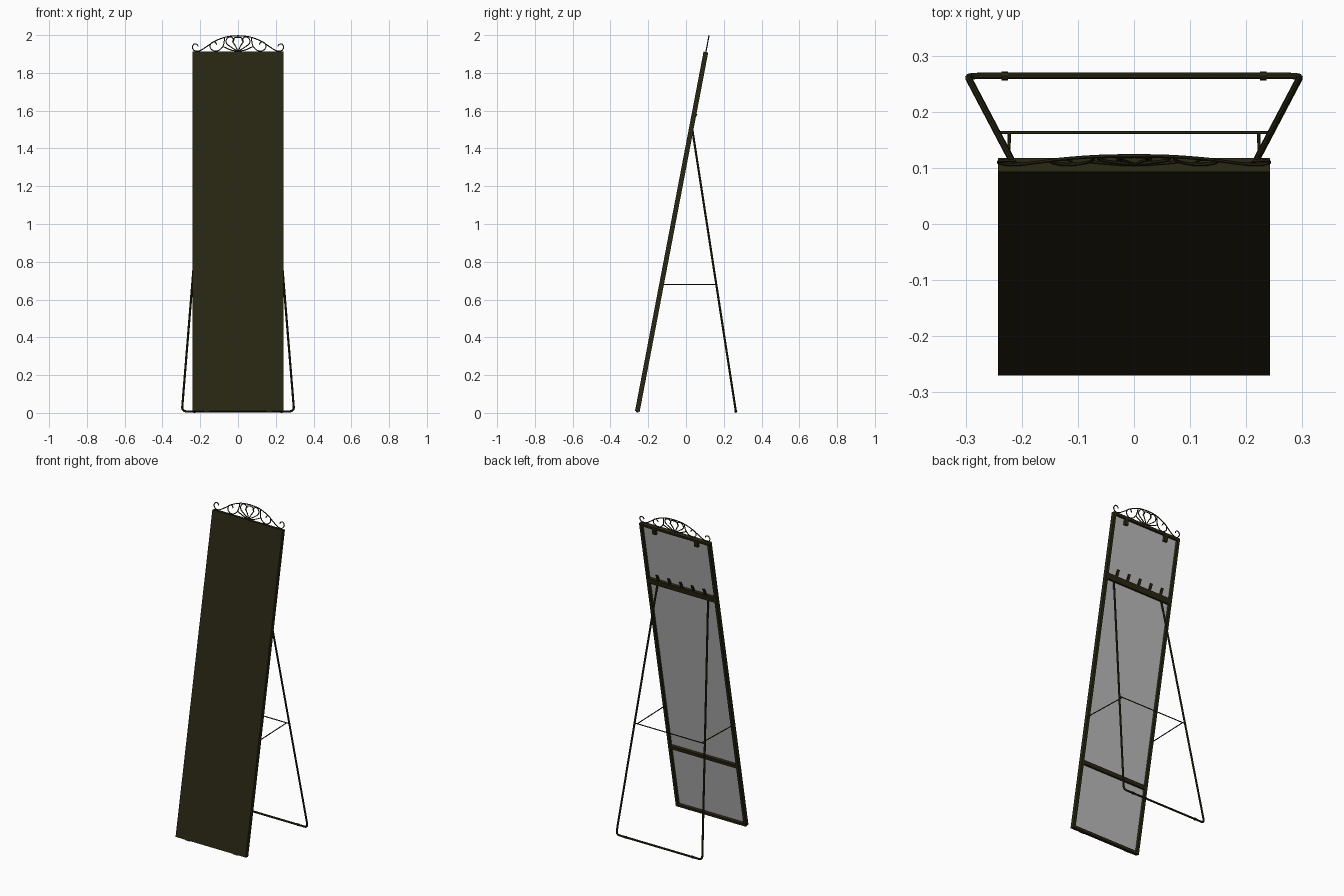
import bpy, math
from mathutils import Matrix, Vector

if "Cube" in bpy.data.objects:
    bpy.data.objects.remove(bpy.data.objects["Cube"])

W, H, D = 0.242, 1.937, 0.025          # half width, length, depth of mirror
TILT = Matrix.Translation((0, -0.27, 0.01)) @ Matrix.Rotation(-math.radians(10.8), 4, 'X')


def material(name, rgb):
    m = bpy.data.materials.new(name)
    m.diffuse_color = (*rgb, 1)
    m.use_nodes = True
    m.node_tree.nodes["Principled BSDF"].inputs["Base Color"].default_value = m.diffuse_color
    return m


DARK = material("dark_bronze", (0.021, 0.019, 0.006))
GREY = material("backing_grey", (0.5, 0.5, 0.5))


def box(name, x0, x1, y0, y1, z0, z1, mat=DARK, world=TILT, lean=0.0):
    """Box; lean shifts the top in depth."""
    v = [(x, y + (lean if z == z1 else 0), z) for z in (z0, z1)
         for x, y in ((x0, y0), (x1, y0), (x1, y1), (x0, y1))]
    f = [(3, 2, 1, 0), (4, 5, 6, 7), (0, 1, 5, 4), (1, 2, 6, 5), (2, 3, 7, 6), (3, 0, 4, 7)]
    me = bpy.data.meshes.new(name)
    me.from_pydata(v, [], f)
    me.materials.append(mat)
    ob = bpy.data.objects.new(name, me)
    bpy.context.collection.objects.link(ob)
    ob.matrix_world = world
    return ob


def tube(name, paths, r, world=Matrix(), res=2):
    cu = bpy.data.curves.new(name, 'CURVE')
    cu.dimensions = '3D'
    cu.bevel_depth = r
    cu.bevel_resolution = res
    cu.use_fill_caps = True
    for pts in paths:
        sp = cu.splines.new('POLY')
        sp.points.add(len(pts) - 1)
        for p, c in zip(sp.points, pts):
            p.co = (*c, 1)
    cu.materials.append(DARK)
    ob = bpy.data.objects.new(name, cu)
    bpy.context.collection.objects.link(ob)
    ob.matrix_world = world
    bpy.ops.object.select_all(action='DESELECT')
    ob.select_set(True)
    bpy.context.view_layer.objects.active = ob
    bpy.ops.object.convert(target='MESH')
    bpy.ops.object.shade_smooth_by_angle()
    return ob


def smooth(pts, n=7):
    """Catmull-Rom curve through the points."""
    p = [Vector(q) for q in pts]
    p = [2 * p[0] - p[1]] + p + [2 * p[-1] - p[-2]]
    out = []
    for a, b, c, d in zip(p, p[1:], p[2:], p[3:]):
        for i in range(n):
            t = i / n
            out.append(0.5 * (2 * b + (c - a) * t + (2 * a - 5 * b + 4 * c - d) * t * t
                              + (3 * b - a - 3 * c + d) * t ** 3))
    return out + [p[-2]]


# mirror face, grey backing and frame rails
R = 0.016
box("mirror_glass", -W, W, 0, 0.004, 0, H)
box("backing_board", -W + R, W - R, 0.004, 0.009, R, H - R, GREY)
for s, side in ((-1, "left"), (1, "right")):
    a, b = sorted((s * W, s * (W - R)))
    box(side + "_rail", a, b, 0.004, D, 0, H)
box("bottom_rail", -W + R, W - R, 0.004, D, 0, R)
box("top_rail", -W + R, W - R, 0.004, D, H - R, H)

# back crossbars, hooks, ornament tabs and feet
box("upper_crossbar", -W + R, W - R, 0.009, D, 1.53, 1.565)
box("lower_crossbar", -W + R, W - R, 0.009, D, 0.395, 0.418)
for i in range(-2, 3):
    x = i * 0.081
    box("hook", x - 0.008, x + 0.008, 0.012, 0.018, 1.56, 1.605, lean=0.012)
for s in (-1, 1):
    box("ornament_tab", s * 0.145 - 0.012, s * 0.145 + 0.012, 0.009, D, H - 0.05, H - R)
    box("mirror_foot", s * 0.165 - 0.015, s * 0.165 + 0.015, 0.006, 0.02, -0.005, 0)

# rear leg: one bent tube
top, low = Vector((0.175, 0.032, 1.51)), Vector((0.297, 0.264, 0.008))
up = (top - low).normalized()
c0, c1 = low + up * 0.025, low + Vector((-0.025, 0, 0))
bend = [c0 * (1 - t) ** 2 + low * 2 * t * (1 - t) + c1 * t * t for t in (i / 8 for i in range(9))]
half = [top] + bend
tube("rear_leg", [half + [Vector((-p.x, p.y, p.z)) for p in reversed(half)]], 0.006)
for s in (-1, 1):
    tube("leg_foot", [[(s * 0.225, 0.264, 0.008), (s * 0.236, 0.264, 0.008)]], 0.008)

# brace wire
tube("brace_wire", [[(-0.246, 0.163, 0.68), (0.246, 0.163, 0.68)]]
     + [[(s * 0.232, -0.125, 0.68), (s * 0.222, 0.163, 0.68)] for s in (-1, 1)], 0.003, res=1)

# scroll ornament (right half, mirrored)
scrolls = [
    [(0, .088), (.06, .082), (.12, .06), (.165, .03), (.2, .008), (.228, .006),
     (.242, .025), (.232, .043), (.216, .04), (.212, .03)],
    [(.112, .04), (.124, .055), (.143, .046), (.147, .024), (.127, .006), (.1, .01),
     (.078, .035), (.07, .079)],
    [(0, .003), (.03, .022), (.06, .046), (.06, .07), (.04, .082), (.022, .068), (.03, .052)],
    [(0, .003), (.012, .03), (.026, .055), (.02, .075), (0, .08)],
    [(0, .003), (.04, .012), (.08, .03)],
]
paths = [smooth([(s * x, 0.0125, H + z) for x, z in c]) for c in scrolls for s in (-1, 1)]
tube("scroll_ornament", paths, 0.003, TILT, res=1)
